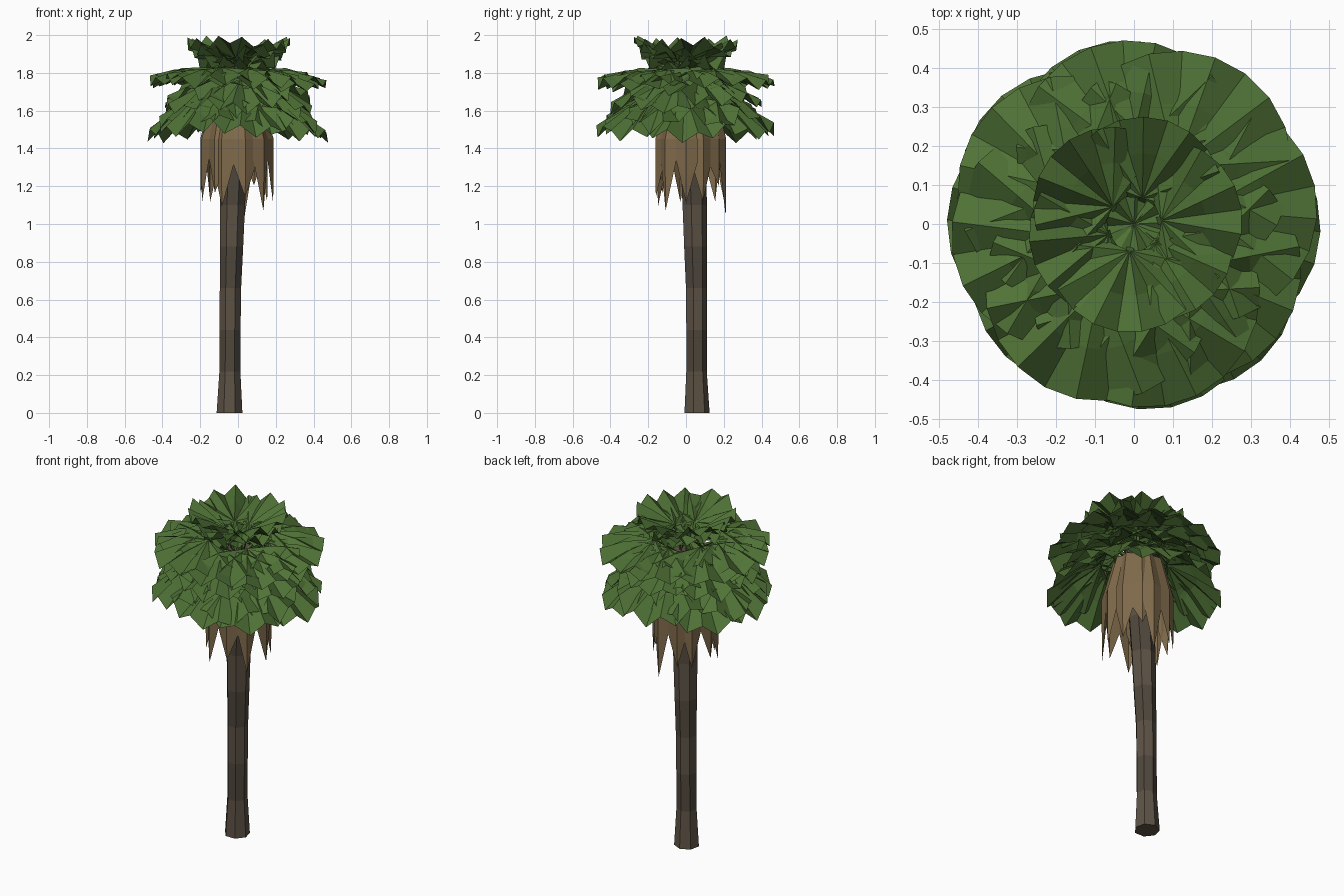
import bpy, random
from math import sin, cos, pi, radians
from mathutils import Vector

if "Cube" in bpy.data.objects:
    bpy.data.objects.remove(bpy.data.objects["Cube"])

random.seed(4)


def material(name, rgb):
    m = bpy.data.materials.new(name)
    m.diffuse_color = (*rgb, 1)
    m.use_nodes = True
    m.node_tree.nodes["Principled BSDF"].inputs["Base Color"].default_value = m.diffuse_color
    return m


LEAF = [material("leaf_light", (0.08, 0.17, 0.037)), material("leaf_dark", (0.07, 0.152, 0.033))]
BARK = [material("bark_light", (0.11, 0.085, 0.06)), material("bark_dark", (0.08, 0.063, 0.046))]
DEAD = [material("dead_leaf", (0.215, 0.145, 0.07))]


def add_mesh(name, verts, faces, mats, index=None):
    me = bpy.data.meshes.new(name)
    me.from_pydata(verts, [], faces)
    for m in mats:
        me.materials.append(m)
    if index:
        for p, i in zip(me.polygons, index):
            p.material_index = i
    ob = bpy.data.objects.new(name, me)
    bpy.context.collection.objects.link(ob)
    return ob


# Trunk: seven-sided, banded, slightly leaning
SIDES = 7
rings = [(0, -.045, .055, .07), (.22, -.043, .053, .057), (.44, -.042, .053, .057),
         (.66, -.04, .052, .058), (.88, -.034, .047, .063), (1.1, -.029, .043, .068),
         (1.32, -.02, .035, .07), (1.54, -.012, .03, .072), (1.74, -.005, .02, .07)]
verts, faces, index = [], [], []
for z, cx, cy, r in rings:
    for k in range(SIDES):
        a = 2 * pi * k / SIDES + pi / 2
        verts.append((cx + r * cos(a), cy + r * sin(a), z))
for i in range(len(rings) - 1):
    for k in range(SIDES):
        k2 = (k + 1) % SIDES
        faces.append((i * SIDES + k, i * SIDES + k2, (i + 1) * SIDES + k2, (i + 1) * SIDES + k))
        index.append(i % 2)
faces += [tuple(reversed(range(SIDES))), tuple(range(len(verts) - SIDES, len(verts)))]
index += [0, 0]
add_mesh("trunk", verts, faces, BARK, index)


# Hanging dead fronds: curved panels, each ending in two broad ragged tips
def dead_frond(name, az, half, r, tip):
    n = 4
    c = Vector((-.008, .025, 0))
    verts, faces = [], []
    for z, rr in ((1.73, .04), (1.67, .13), (1.45, r), (1.3, r)):
        for k in range(n + 1):
            a = az + half * (2 * k / n - 1)
            q = rr + (.008 if k % 2 else -.008)
            dz = 0 if z > 1.4 else (-.05 if k % 2 else .02) + random.uniform(-.03, .03)
            verts.append(c + Vector((q * cos(a), q * sin(a), z + dz)))
    w = n + 1
    for i in range(3):
        for k in range(n):
            faces.append((i * w + k, i * w + k + 1, (i + 1) * w + k + 1, (i + 1) * w + k))
    for k in (0, 2):
        a = az + half * ((2 * k + 2) / n - 1)
        z = tip + (0 if k == 0 else random.uniform(.02, .1))
        verts.append(c + Vector(((r + .005) * cos(a), (r + .005) * sin(a), z)))
        t, b = len(verts) - 1, 3 * w + k
        faces += [(b, b + 1, t), (b + 1, b + 2, t)]
    add_mesh(name, verts, faces, DEAD)


for i, (deg, half, r, tip) in enumerate([(-95, 38, .185, 1.09), (-25, 36, .19, 1.07),
                                         (40, 36, .17, 1.12), (95, 36, .185, 1.04),
                                         (155, 36, .185, 1.12), (215, 36, .185, 1.12)]):
    dead_frond(f"dead_frond_{i + 1}", radians(deg), radians(half), r, tip)


# Fan leaf: pleated half-disc around a hub, plus a thin stalk to the trunk
def fan_leaf(name, az, hub_r, hub_z, R, slope, droop, spread, pleat):
    n = 12
    hub = Vector((hub_r * cos(az), hub_r * sin(az), hub_z))
    verts, faces, index = [hub], [], []
    for f in (.55, 1):
        for k in range(n + 1):
            t = spread * (2 * k / n - 1)
            rho = R * f
            z = slope * rho * cos(t) - droop * f * f + (pleat if k % 2 else -pleat) * f
            z += random.uniform(-.01, .01)
            verts.append(hub + Vector((rho * cos(az + t), rho * sin(az + t), z)))
    for k in range(n):
        a, b = 1 + k, 2 + k
        faces += [(0, a, b), (a, a + n + 1, b + n + 1, b)]
        index += [k % 2, k % 2]
    s = len(verts)
    side = Vector((-sin(az), cos(az), 0)) * .01
    root = Vector((.03 * cos(az), .03 * sin(az), min(hub_z, 1.76) - .04))
    verts += [root - side, root + side, hub + side, hub - side, root - Vector((0, 0, .02))]
    faces += [(s, s + 1, s + 2, s + 3), (s + 4, s, s + 3), (s + 1, s + 4, s + 2)]
    index += [0, 0, 0]
    add_mesh(name, verts, faces, LEAF, index)


# Crown tiers: count, start angle, hub radius, hub height, leaf radius, slope, droop, spread, pleat
tiers = {"lower": (8, -85, .18, 1.69, .30, -.52, .065, 98, .026),
         "middle": (8, 10, .18, 1.82, .30, -.15, .045, 100, .026),
         "inner": (6, 35, .14, 1.77, .27, -.4, .04, 98, .024),
         "upper": (6, 75, .07, 1.865, .21, .48, 0, 105, .026),
         "centre": (3, 20, 0, 1.83, .17, .3, 0, 115, .02)}
for tier, (count, start, hr, hz, R, slope, droop, spread, pleat) in tiers.items():
    for i in range(count):
        az = radians(start + 360 * i / count + random.uniform(-8, 8))
        fan_leaf(f"{tier}_leaf_{i + 1}", az, hr, hz + random.uniform(-.012, .012),
                 R * random.uniform(.96, 1), slope + random.uniform(-.08, .08) * (tier != "upper"),
                 droop, radians(spread), pleat)
